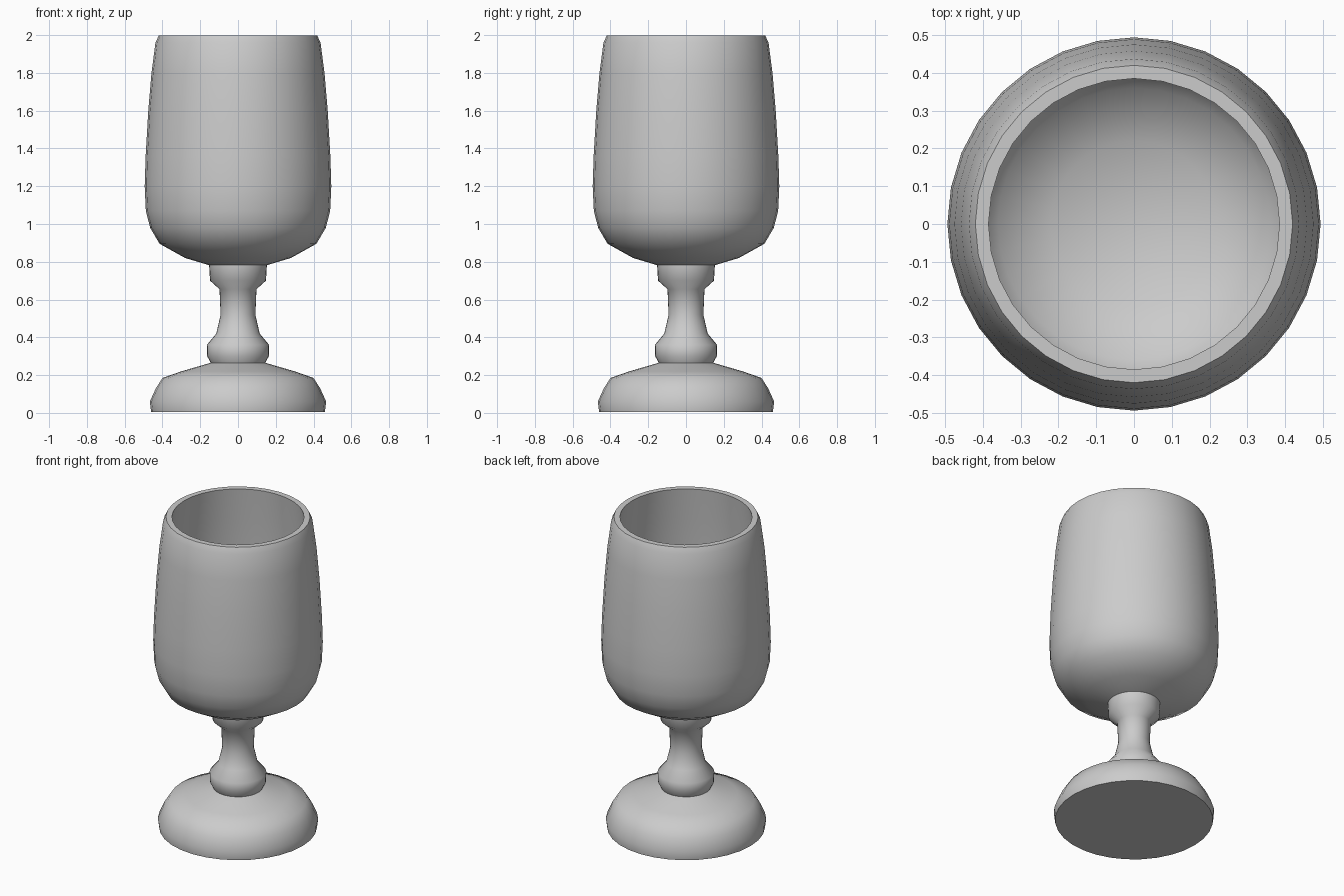
import bpy, bmesh, math

if "Cube" in bpy.data.objects:
    bpy.data.objects.remove(bpy.data.objects["Cube"])

SIDES = 32


def lathe(name, profile):
    """Spin a (radius, height) profile around the z axis."""
    bm = bmesh.new()
    verts = [bm.verts.new((r, 0, z)) for r, z in profile]
    edges = [bm.edges.new(pair) for pair in zip(verts, verts[1:])]
    bmesh.ops.spin(bm, geom=verts + edges, cent=(0, 0, 0), axis=(0, 0, 1),
                   angle=math.tau, steps=SIDES, use_duplicate=False)
    bmesh.ops.remove_doubles(bm, verts=bm.verts, dist=0.0005)
    bmesh.ops.recalc_face_normals(bm, faces=bm.faces)
    # Profiles run bottom/outside first, so the lowest ring must face outward or down
    low = min(bm.faces, key=lambda f: f.calc_center_median().z)
    c = low.calc_center_median()
    if low.normal.x * c.x + low.normal.y * c.y - low.normal.z < 0:
        bmesh.ops.reverse_faces(bm, faces=bm.faces)
    mesh = bpy.data.meshes.new(name)
    bm.to_mesh(mesh)
    bm.free()
    obj = bpy.data.objects.new(name, mesh)
    bpy.context.collection.objects.link(obj)
    bpy.ops.object.select_all(action='DESELECT')
    obj.select_set(True)
    bpy.context.view_layer.objects.active = obj
    bpy.ops.object.shade_smooth_by_angle(angle=math.radians(50))
    return obj


# Foot: flat underside, rounded edge, gently sloping top
lathe("foot", [(0, 0.005), (0.46, 0.005), (0.467, 0.06), (0.435, 0.13),
               (0.40, 0.185), (0.30, 0.22), (0.145, 0.265)])

# Stem: lower knob, waist, upper collar
lathe("stem", [(0.145, 0.265), (0.163, 0.30), (0.165, 0.36), (0.115, 0.42),
               (0.092, 0.52), (0.098, 0.655), (0.148, 0.70), (0.153, 0.782)])

# Bowl: outer wall up to the rim, then down the hollow inside
lathe("bowl", [(0.153, 0.782), (0.28, 0.82), (0.415, 0.895), (0.465, 0.98),
               (0.488, 1.07), (0.494, 1.2), (0.489, 1.36), (0.475, 1.6),
               (0.458, 1.8), (0.437, 1.96), (0.42, 1.997), (0.385, 1.997),
               (0.405, 1.8), (0.43, 1.5), (0.44, 1.2), (0.425, 1.06),
               (0.36, 0.95), (0.22, 0.88), (0, 0.84)])
